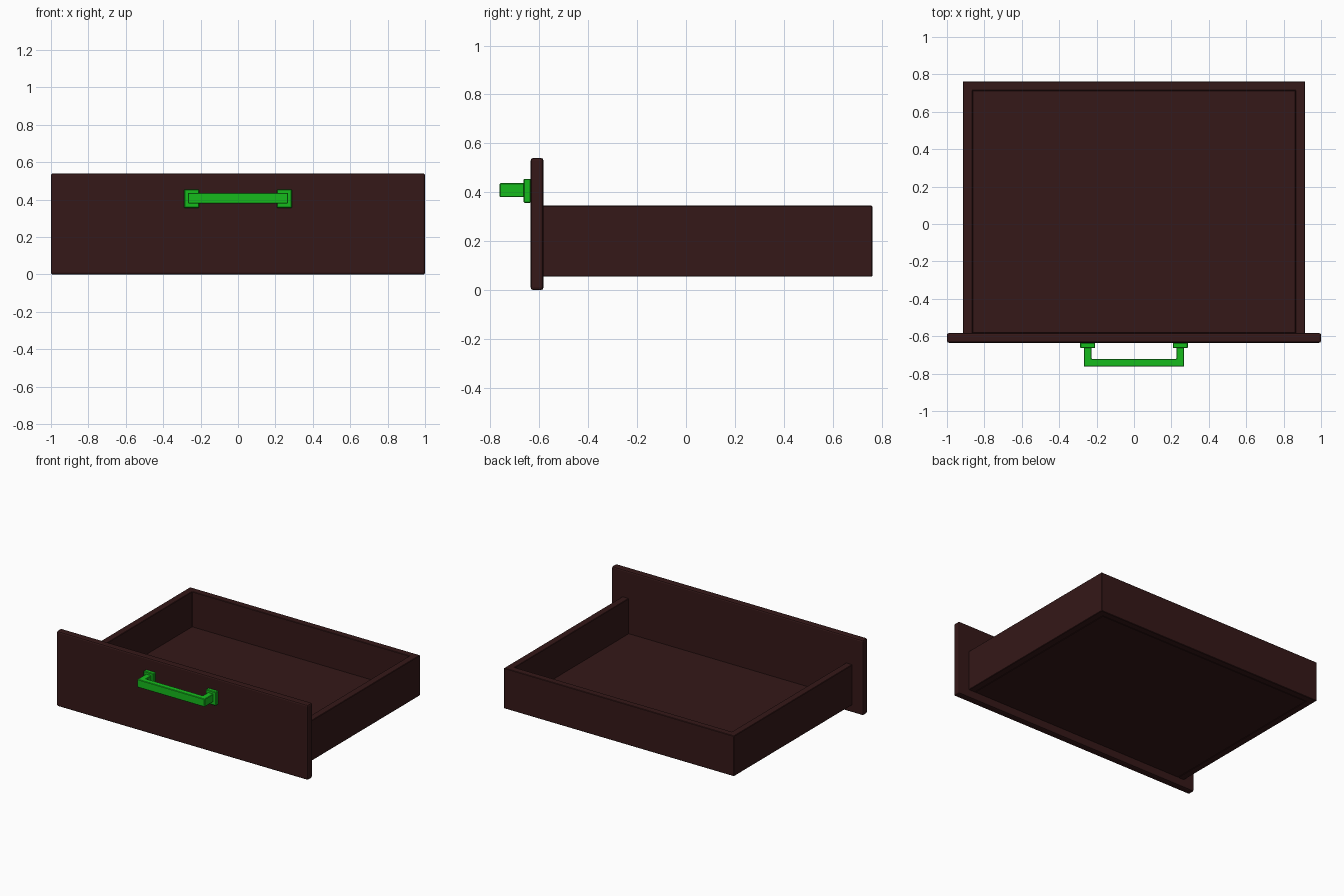
import bpy, bmesh

if "Cube" in bpy.data.objects:
    bpy.data.objects.remove(bpy.data.objects["Cube"])


def material(name, color):
    m = bpy.data.materials.new(name)
    m.diffuse_color = color
    m.use_nodes = True
    m.node_tree.nodes["Principled BSDF"].inputs["Base Color"].default_value = m.diffuse_color
    return m


wood = material("dark_wood", (0.035, 0.009, 0.009, 1))
green = material("green_metal", (0.008, 0.50, 0.012, 1))


def prism(name, outline, z0, z1, mat, bevel=0.0, segments=1):
    """Extrude an xy outline from z0 to z1, with optional softened edges."""
    bm = bmesh.new()
    face = bm.faces.new([bm.verts.new((x, y, z0)) for x, y in outline])
    top = bmesh.ops.extrude_face_region(bm, geom=[face])["geom"]
    verts = [v for v in top if isinstance(v, bmesh.types.BMVert)]
    bmesh.ops.translate(bm, verts=verts, vec=(0, 0, z1 - z0))
    bmesh.ops.recalc_face_normals(bm, faces=bm.faces)
    mesh = bpy.data.meshes.new(name)
    bm.to_mesh(mesh)
    bm.free()
    mesh.materials.append(mat)
    obj = bpy.data.objects.new(name, mesh)
    bpy.context.collection.objects.link(obj)
    if bevel:
        mod = obj.modifiers.new("soft_edges", "BEVEL")
        mod.width = bevel
        mod.segments = segments
    return obj


def rect(x0, x1, y0, y1):
    return [(x0, y0), (x1, y0), (x1, y1), (x0, y1)]


def u_shape(half, y_open, y_closed, side, end):
    """U outline: two legs of width side joined by a bar of thickness end."""
    inner = half - side
    return [(-half, y_open), (-half, y_closed), (half, y_closed), (half, y_open),
            (inner, y_open), (inner, end), (-inner, end), (-inner, y_open)]


# Front panel
prism("front_panel", rect(-1, 1, -0.635, -0.583), 0, 0.54, wood, 0.01, 2)

# Side and back walls in one U, open towards the panel
prism("drawer_walls", u_shape(0.915, -0.585, 0.762, 0.051, 0.713),
      0.055, 0.345, wood, 0.003)

# Floor board inside the walls
prism("drawer_floor", rect(-0.866, 0.866, -0.585, 0.715), 0.055, 0.093, wood, 0.004)

# Handle: U-shaped pull and its two mounting plates
prism("handle_pull", u_shape(0.268, -0.66, -0.762, 0.042, -0.722),
      0.38, 0.437, green, 0.003)
for side, x in (("left", -0.248), ("right", 0.248)):
    prism("handle_plate_" + side, rect(x - 0.04, x + 0.04, -0.664, -0.634),
          0.356, 0.455, green, 0.004)
